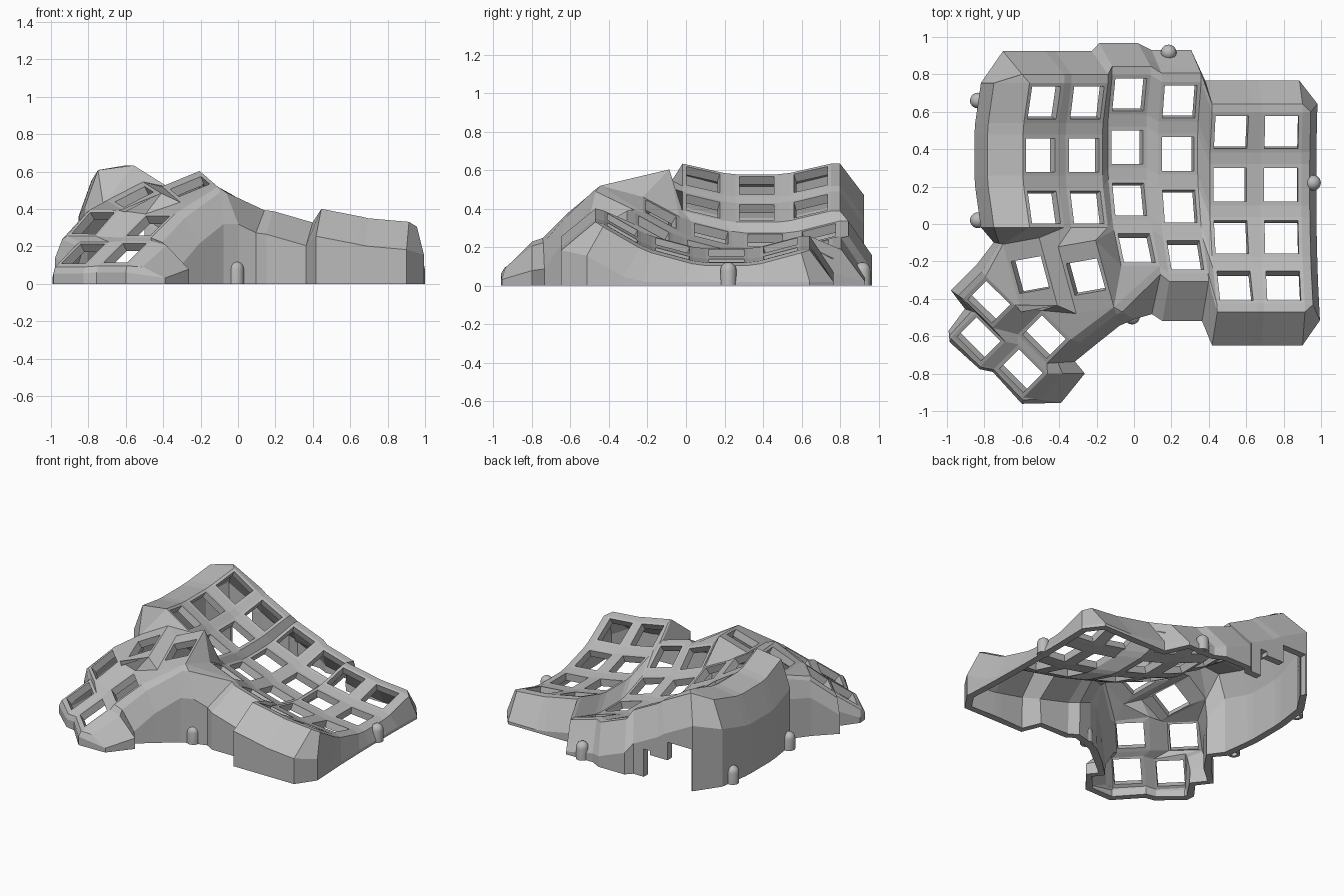
import bpy, bmesh
from math import radians, sin, cos, pi
from mathutils import Vector, Matrix

cube = bpy.data.objects.get("Cube")
if cube:
    bpy.data.objects.remove(cube)

grey = bpy.data.materials.new("printed grey")
grey.use_nodes = True
grey.diffuse_color = (0.5, 0.5, 0.5, 1)
grey.node_tree.nodes["Principled BSDF"].inputs["Base Color"].default_value = (0.5, 0.5, 0.5, 1)


def make_object(name, bm):
    mesh = bpy.data.meshes.new(name)
    bm.to_mesh(mesh)
    bm.free()
    mesh.materials.append(grey)
    obj = bpy.data.objects.new(name, mesh)
    bpy.context.collection.objects.link(obj)
    return obj


bm = bmesh.new()
HALF, HOLE, BOWL = 0.11, 0.09, 1.08
SIGNS = {"tl": (-1, 1), "tr": (1, 1), "br": (1, -1), "bl": (-1, -1)}
keys = {}


def face(*verts):
    unique = list(dict.fromkeys(verts))
    if len(unique) > 2 and not bm.faces.get(unique):
        bm.faces.new(unique)


def add_key(name, centre, rot, half_y=HALF):
    """Square key mount: a flat frame around a switch hole."""
    def corner(s, hx, hy):
        return bm.verts.new(centre + rot @ Vector((s[0] * hx, s[1] * hy, 0)))
    outer = {k: corner(s, HALF, half_y) for k, s in SIGNS.items()}
    inner = {k: corner(s, HOLE, HOLE) for k, s in SIGNS.items()}
    names = list(SIGNS)
    for a, b in zip(names, names[1:] + names[:1]):
        face(outer[a], outer[b], inner[b], inner[a])
    keys[name] = (outer, rot)


def c(ref):
    name, corner = ref.split(".")
    return keys[name][0][corner]


def web(refs):
    face(*[c(r) for r in refs.split()])


# Finger columns: centre of the second row, sideways tilt, number of rows
columns = {
    "A": (-0.50, 0.368, 0.52, 32, 3), "B": (-0.267, 0.368, 0.38, 27, 3),
    "C": (-0.037, 0.411, 0.235, 21, 4), "D": (0.235, 0.374, 0.155, 16, 4),
    "E": (0.513, 0.21, 0.172, 11, 4), "F": (0.786, 0.21, 0.13, 5, 4),
}
for col, (x, y, z, tilt, rows) in columns.items():
    lean = Matrix.Rotation(radians(tilt), 3, "Y")
    for r in range(rows):
        a = radians(15 * (1 - r))
        centre = Vector((x, y, z)) + lean @ Vector((0, BOWL * sin(a), BOWL * (1 - cos(a))))
        add_key(f"{col}{r + 1}", centre, lean @ Matrix.Rotation(a, 3, "X"))
    for r in range(1, rows):
        web(f"{col}{r}.bl {col}{r}.br {col}{r + 1}.tr {col}{r + 1}.tl")

# Webs between neighbouring columns
for p, q in zip("ABCDE", "BCDEF"):
    rows = min(columns[p][4], columns[q][4])
    for r in range(1, rows + 1):
        web(f"{p}{r}.tr {q}{r}.tl {q}{r}.bl {p}{r}.br")
        if r < rows:
            web(f"{p}{r}.br {q}{r}.bl {q}{r + 1}.tl {p}{r + 1}.tr")

# Thumb cluster: centre, local x direction, local y direction, half height
thumbs = [
    ((-0.257, -0.283, 0.52), (0.17, 0.03, 0.07), (-0.037, 0.16, 0.04), 0.19),
    ((-0.555, -0.272, 0.465), (0.165, 0.03, 0.085), (-0.037, 0.16, 0.03), 0.19),
    ((-0.775, -0.417, 0.325), (0.1, 0.1, 0.115), (-0.125, 0.12, 0), HALF),
    ((-0.48, -0.604, 0.31), (0.11, 0.11, 0.11), (-0.12, 0.12, 0), HALF),
    ((-0.83, -0.615, 0.16), (0.1, 0.1, 0.1), (-0.13, 0.13, 0), HALF),
    ((-0.604, -0.785, 0.165), (0.1, 0.1, 0.1), (-0.12, 0.12, 0), HALF),
]
for i, (centre, ux, uy, half_y) in enumerate(thumbs):
    ux = Vector(ux).normalized()
    n = ux.cross(Vector(uy)).normalized()
    add_key(f"T{i + 1}", Vector(centre), Matrix((ux, n.cross(ux), n)).transposed(), half_y)

# Webs inside the thumb cluster and up to the finger columns
for refs in (
    "T3.br T4.tr T4.tl T3.bl", "T3.tl T3.bl T5.br T5.tr", "T4.tl T4.bl T6.br T6.tr",
    "T5.bl T5.br T6.tr T6.tl", "T3.bl T4.tl T6.tr T5.br", "T2.tl T2.bl T3.br T3.tr",
    "T2.bl T3.br T4.tr T2.br", "T2.tr T2.br T1.bl T1.tl", "T2.br T4.tr T1.bl",
    "T1.bl T4.tr T4.br", "T1.bl T4.br T1.br", "T2.tl T2.tr A3.br A3.bl",
    "T2.tr T1.tl B3.bl A3.br", "T1.tl T1.tr B3.br B3.bl", "B3.br C3.bl C4.tl T1.tr",
    "T1.tr C4.tl C4.bl", "T1.tr C4.bl T1.br", "T1.br C4.bl C4.br",
):
    web(refs)

# Skirt wall: each station runs from a mount corner outwards and down to the ground
stations = []


def station(ref, first, second):
    v = c(ref)
    ring = [v]
    for offset in (first, second):
        p = v.co + Vector(offset)
        p.z = max(p.z, 0.02)
        ring.append(bm.verts.new(p))
    ring.append(bm.verts.new((p.x, p.y, 0)))
    stations.append(ring)


def finger_wall(ref, dx, dy, out, down, shift=0):
    rot = keys[ref[:2]][1]
    d = Vector((dx, dy, 0))
    s = Vector((shift, 0, 0))
    station(ref, rot @ (d * 0.045 - Vector((0, 0, 0.012))) + s,
            rot @ (d * out - Vector((0, 0, down))) + s)


def flared_walls(rows):
    for ref, dx, dy, down in rows:
        station(ref, (dx * 0.4, dy * 0.4, -down * 0.15), (dx, dy, -down))


for col in "ABCDEF":
    finger_wall(f"{col}1.tl", 0, 1, 0.115, 0.23, -0.04 if col == "A" else 0)
    finger_wall(f"{col}1.tr", 0, 1, 0.115, 0.23)
for r in range(1, 5):
    finger_wall(f"F{r}.tr", 1, 0, 0.095, 0.18)
    finger_wall(f"F{r}.br", 1, 0, 0.095, 0.18)
for ref in "F4.br F4.bl E4.br E4.bl D4.br D4.bl C4.br".split():
    finger_wall(ref, 0, -1, 0.125 if ref[0] in "EF" else 0.165, 0.23)
flared_walls((
    # Inner curve and the flared low side of the thumb cluster
    ("T1.br", 0.11, -0.065, 0.2), ("T1.br", 0.03, -0.1, 0.2), ("T4.br", 0.13, -0.03, 0.16),
    ("T4.bl", 0.15, 0.01, 0.16), ("T6.br", 0.2, 0, 0.15), ("T6.bl", 0.2, -0.03, 0.07),
    # Outer end
    ("T6.bl", -0.01, -0.035, 0.04), ("T6.tl", -0.01, -0.02, 0.04),
    ("T5.bl", -0.01, -0.02, 0.04), ("T5.tl", -0.015, -0.03, 0.04),
    # Outer side up to the finger columns
    ("T5.tl", -0.02, 0.03, 0.06), ("T5.tr", -0.06, 0.02, 0.12), ("T3.tl", -0.065, 0.045, 0.12),
    ("T3.tr", -0.05, 0.06, 0.12), ("T2.tl", -0.05, 0.01, 0.16),
))
for r in (3, 2, 1):
    for k in ("bl", "tl"):
        station(f"A{r}.{k}", (-0.19, 0, -0.025), (-0.26, 0, -0.22))
for s, t in zip(stations, stations[1:] + stations[:1]):
    for i in range(3):
        face(s[i], t[i], t[i + 1], s[i + 1])

# Stepped cable opening in the back wall: x start, x end, height
opening = [(-0.69, -0.5, 0.3), (-0.5, -0.36, 0.17), (-0.36, -0.31, 0.2)]


def slice_back(co, no):
    faces = [f for f in bm.faces if f.calc_center_median().y > 0.84]
    geom = set(faces)
    for f in faces:
        geom.update(f.edges)
        geom.update(f.verts)
    bmesh.ops.bisect_plane(bm, geom=list(geom), plane_co=co, plane_no=no, dist=1e-5)


for x0, x1, h in opening:
    slice_back((x0, 0, 0), (1, 0, 0))
    slice_back((x1, 0, 0), (1, 0, 0))
    slice_back((0, 0, h), (0, 0, 1))
doomed = []
for f in bm.faces:
    m = f.calc_center_bounds()
    if m.y > 0.84 and any(a < m.x < b and m.z < h for a, b, h in opening):
        doomed.append(f)
bmesh.ops.delete(bm, geom=doomed, context="FACES")

# Outward normals, then thickness inwards
bmesh.ops.recalc_face_normals(bm, faces=bm.faces[:])
if sum(f.normal.z * f.calc_area() for f in bm.faces) < 0:
    bmesh.ops.reverse_faces(bm, faces=bm.faces[:])
case = make_object("keyboard_case", bm)
solid = case.modifiers.new("wall thickness", "SOLIDIFY")
solid.thickness = 0.05
solid.offset = -1

# Domed screw posts with a blind hole underneath
posts = [(-0.835, 0.66), (-0.835, 0.02), (0.185, 0.917), (0.957, 0.22), (-0.01, -0.495)]
profile = [(0, 0.06), (0.022, 0.06), (0.022, 0), (0.042, 0)]
profile += [(0.042 * cos(i * pi / 8), 0.08 + 0.042 * sin(i * pi / 8)) for i in range(5)]
for i, (x, y) in enumerate(posts):
    pb = bmesh.new()
    vs = [pb.verts.new((r, 0, z)) for r, z in profile]
    es = [pb.edges.new(pair) for pair in zip(vs, vs[1:])]
    bmesh.ops.spin(pb, geom=vs + es, cent=(0, 0, 0), axis=(0, 0, 1), angle=2 * pi, steps=20)
    bmesh.ops.remove_doubles(pb, verts=pb.verts[:], dist=1e-4)
    bmesh.ops.recalc_face_normals(pb, faces=pb.faces[:])
    post = make_object(f"screw_post_{i + 1}", pb)
    post.location = (x, y, 0)
    bpy.ops.object.select_all(action="DESELECT")
    post.select_set(True)
    bpy.context.view_layer.objects.active = post
    bpy.ops.object.shade_smooth_by_angle()
